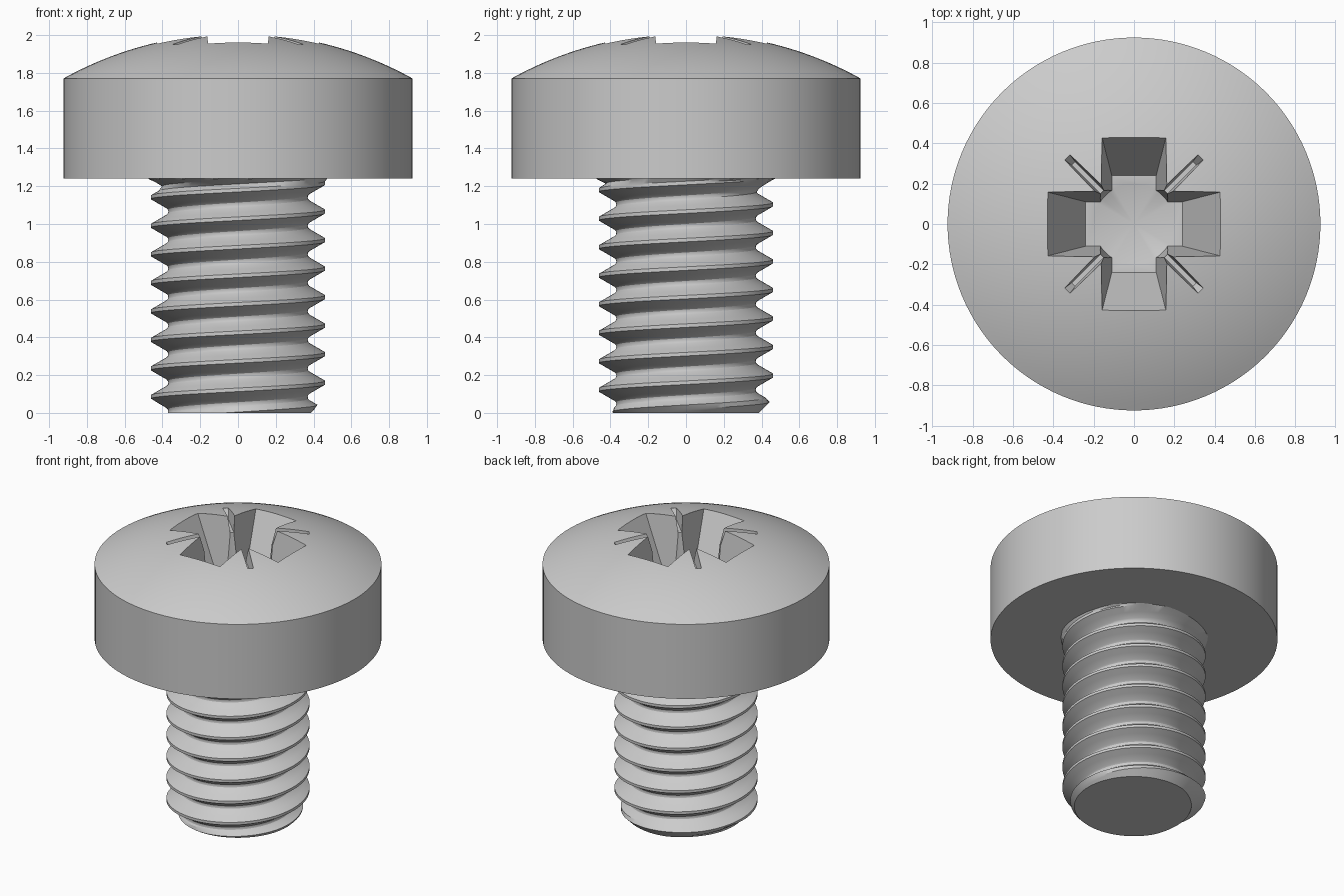
import bpy, bmesh, math

if "Cube" in bpy.data.objects:
    bpy.data.objects.remove(bpy.data.objects["Cube"])

PITCH, MAJOR = 0.151, 0.4615
ROUND = PITCH * 0.866 / 6            # thread root rounding radius
MINOR = MAJOR - PITCH * 0.866 * 17 / 24
NECK_Z = 1.24                        # underside of head
FLOOR_Z = 1.57                       # floor of the cross recess


def finish(name, bm):
    bmesh.ops.recalc_face_normals(bm, faces=bm.faces)
    mesh = bpy.data.meshes.new(name)
    bm.to_mesh(mesh)
    bm.free()
    ob = bpy.data.objects.new(name, mesh)
    bpy.context.collection.objects.link(ob)
    return ob


def activate(ob):
    bpy.ops.object.select_all(action='DESELECT')
    ob.select_set(True)
    bpy.context.view_layer.objects.active = ob


def lathe(name, profile, segs):
    bm = bmesh.new()
    verts = [bm.verts.new((r, 0, z)) for r, z in profile]
    edges = [bm.edges.new(pair) for pair in zip(verts, verts[1:])]
    bmesh.ops.spin(bm, geom=verts + edges, cent=(0, 0, 0), axis=(0, 0, 1),
                   angle=2 * math.pi, steps=segs)
    bmesh.ops.remove_doubles(bm, verts=bm.verts, dist=1e-5)
    return finish(name, bm)


def wedge(name, low, high, z0, z1, turn):
    """Tapered block: low/high = (x min, x max, half width) at z0/z1."""
    bm = bmesh.new()
    c, s = math.cos(turn), math.sin(turn)
    rings = []
    for (a, b, w), z in ((low, z0), (high, z1)):
        rings.append([bm.verts.new((x * c - y * s, x * s + y * c, z))
                      for x, y in ((a, -w), (b, -w), (b, w), (a, w))])
    bm.faces.new(rings[0])
    bm.faces.new(rings[1])
    for i in range(4):
        j = (i + 1) % 4
        bm.faces.new((rings[0][i], rings[0][j], rings[1][j], rings[1][i]))
    return finish(name, bm)


def thread_radius(z, angle):
    u = (z - 0.16 - PITCH * angle / (2 * math.pi)) / PITCH
    u = abs(u - round(u)) * PITCH                # distance from crest
    v = PITCH / 2 - u                            # distance from root
    if v < ROUND * 0.866:
        r = MINOR + ROUND - math.sqrt(ROUND ** 2 - v ** 2)
    else:
        r = MAJOR - max(0, u - PITCH / 16) * math.sqrt(3)
    r = min(r, 0.385 + z)                        # chamfered tip
    if z > 1.15:                                 # flare under the head
        r = max(r, MINOR + 0.11 * min(1, (z - 1.15) / 0.09) ** 2)
    return r


# Head: cylinder with a shallow dome
dome_r, apex, rim = 1.9026, 2.01, 0.925
profile = [(0, NECK_Z), (rim, NECK_Z)]
for i in range(25):
    r = rim * (1 - i / 24)
    profile.append((r, apex - dome_r + math.sqrt(dome_r ** 2 - r ** 2)))
head = lathe("screw_head", profile, 128)

# Recess cutters: two crossed wings, a conical core, four thin diagonal slots
cutters = [lathe("core_cutter", [(0, 1.50), (0.2, FLOOR_Z), (0.24, 2.1), (0, 2.1)], 48)]
for k in range(2):
    cutters.append(wedge("wing_cutter", (-0.24, 0.24, 0.11), (-0.4975, 0.4975, 0.176),
                         FLOOR_Z, 2.1, k * math.pi / 2))
for k in range(4):
    cutters.append(wedge("slot_cutter", (0.1, 0.425, 0.012), (0.1, 0.57, 0.034),
                         1.89, 2.1, math.pi / 4 + k * math.pi / 2))
for cutter in cutters:
    cutter.hide_render = True
    activate(head)
    mod = head.modifiers.new("recess", 'BOOLEAN')
    mod.operation, mod.solver, mod.object = 'DIFFERENCE', 'EXACT', cutter
    bpy.ops.object.modifier_apply(modifier=mod.name)
    bpy.data.objects.remove(cutter)

# Threaded shank: rows follow the helix, clamped flat at both ends
half = [PITCH / 16, PITCH * 0.22, PITCH / 2 - ROUND * 0.866, PITCH / 2 - ROUND * 0.45]
steps = [0] + half + [PITCH / 2] + [PITCH - u for u in reversed(half)]
COLS, TOP = 96, NECK_Z + 0.01
bm = bmesh.new()
rows = []
for turn in range(-3, 9):
    for u in steps:
        row = []
        for c in range(COLS + 1):
            a = 2 * math.pi * c / COLS
            z = 0.16 + PITCH * (turn + c / COLS) + u
            z = min(max(z, 0), TOP)
            r = thread_radius(z, a)
            row.append(bm.verts.new((r * math.cos(a), r * math.sin(a), z)))
        rows.append(row)
for lo, hi in zip(rows, rows[1:]):
    for c in range(COLS):
        quad = (lo[c], lo[c + 1], hi[c + 1], hi[c])
        if max(v.co.z for v in quad) - min(v.co.z for v in quad) > 1e-6:
            bm.faces.new(quad)
bmesh.ops.delete(bm, geom=[v for v in bm.verts if not v.link_faces], context='VERTS')
bmesh.ops.remove_doubles(bm, verts=bm.verts, dist=1e-5)
for level in (0, TOP):
    loop = [v for v in bm.verts if abs(v.co.z - level) < 1e-5]
    bm.faces.new(sorted(loop, key=lambda v: math.atan2(v.co.y, v.co.x)))
shank = finish("threaded_shank", bm)

for ob in (head, shank):
    activate(ob)
    bpy.ops.object.shade_smooth_by_angle(angle=math.radians(28))
